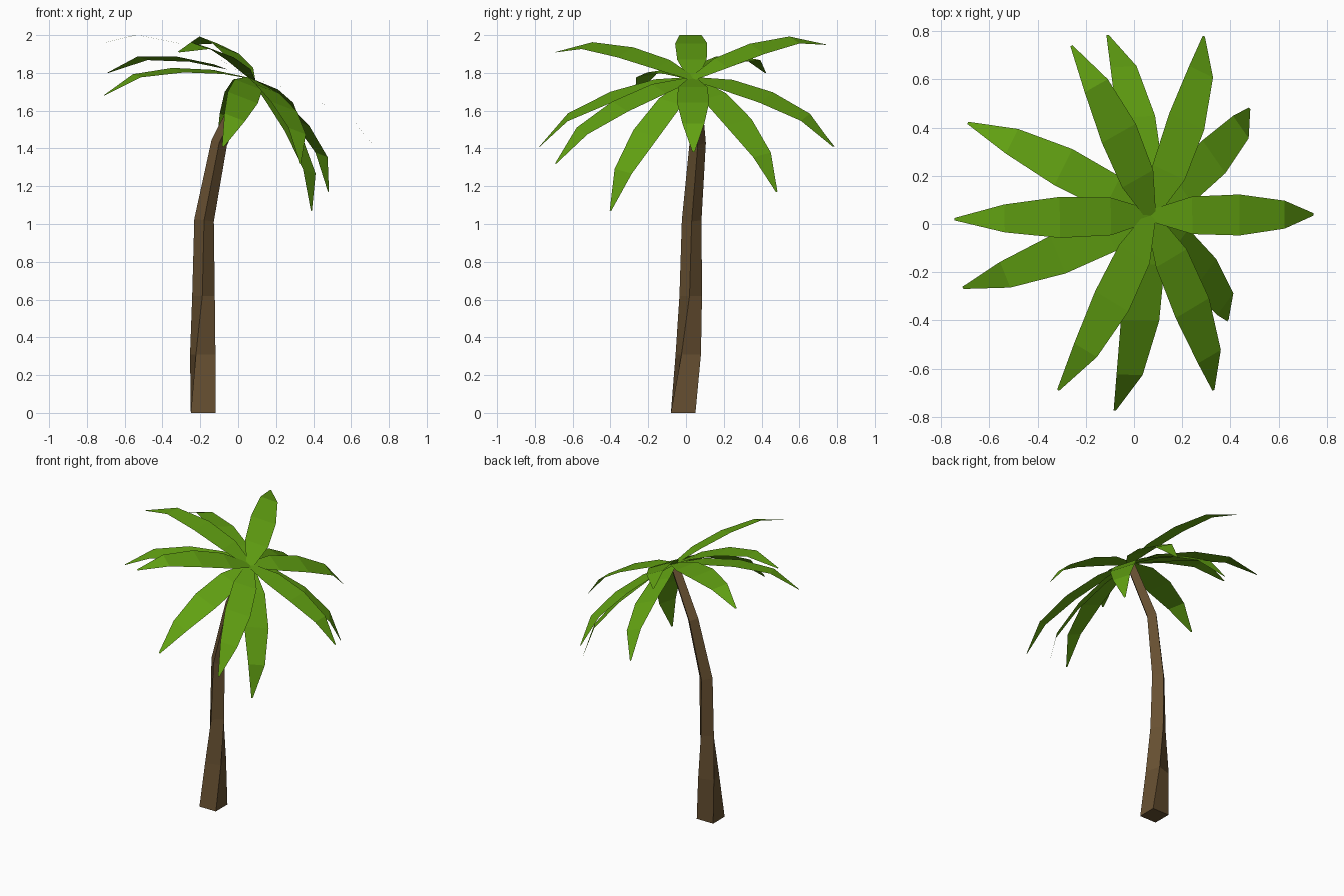
import bpy, bmesh, math
from mathutils import Vector, Matrix

if "Cube" in bpy.data.objects:
    bpy.data.objects.remove(bpy.data.objects["Cube"])


def material(name, rgb):
    m = bpy.data.materials.new(name)
    m.diffuse_color = (*rgb, 1)
    m.use_nodes = True
    m.node_tree.nodes["Principled BSDF"].inputs["Base Color"].default_value = m.diffuse_color
    return m


def make_object(name, bm, mat):
    me = bpy.data.meshes.new(name)
    bm.to_mesh(me)
    bm.free()
    me.materials.append(mat)
    ob = bpy.data.objects.new(name, me)
    bpy.context.collection.objects.link(ob)
    return ob


bark = material("bark_brown", (0.135, 0.080, 0.031))
leaf = material("leaf_green", (0.122, 0.36, 0.006))

# Trunk: four-sided, twisting an eighth turn and bending towards +x
# (x, y, z, corner radius, twist degrees, tilt degrees)
sections = [
    (-0.185, -0.015, 0.00, 0.092, 45, 0),
    (-0.187, 0.012, 0.31, 0.076, 62, 0),
    (-0.183, 0.025, 0.62, 0.060, 84, 0),
    (-0.180, 0.030, 1.02, 0.052, 90, 8),
    (-0.100, 0.062, 1.43, 0.043, 90, 20),
    (0.060, 0.040, 1.76, 0.036, 90, 26),
]
bm = bmesh.new()
rings = []
for x, y, z, r, twist, tilt in sections:
    rot = Matrix.Rotation(math.radians(tilt), 3, 'Y')
    ring = []
    for k in range(4):
        a = math.radians(twist + 90 * k)
        p = rot @ Vector((r * math.cos(a), r * math.sin(a), 0))
        ring.append(bm.verts.new(p + Vector((x, y, z))))
    rings.append(ring)
for lo, hi in zip(rings, rings[1:]):
    for k in range(4):
        n = (k + 1) % 4
        bm.faces.new((lo[k], lo[n], hi[n], hi[k]))
bm.faces.new(rings[0][::-1])
bm.faces.new(rings[-1])
make_object("trunk", bm, bark)

# Fronds: flat bowed blades around the tilted crown axis
crown = Vector((0.07, 0.035, 1.77))
axis = Vector((math.sin(math.radians(21)), 0, math.cos(math.radians(21))))
# (fraction along, fraction of bow, half width)
blade = [(0.0, 0.0, 0.025), (0.22, 0.62, 0.078), (0.49, 1.0, 0.085),
         (0.77, 0.95, 0.058), (1.0, 0.0, 0.005)]
# (tip x, tip y, tip z, bow height)
tips = [
    (-0.745, 0.02, 1.95, 0.100), (-0.69, 0.42, 1.80, 0.09),
    (-0.26, 0.74, 1.95, 0.075), (-0.11, 0.785, 1.41, 0.09),
    (0.29, 0.78, 1.41, 0.09), (0.48, 0.48, 1.17, 0.09),
    (0.745, 0.04, 1.38, 0.075), (0.39, -0.40, 1.07, 0.09),
    (0.33, -0.69, 1.32, 0.09), (-0.08, -0.775, 1.41, 0.09),
    (-0.315, -0.69, 1.91, 0.075), (-0.71, -0.265, 1.68, 0.09),
]
for i, (x, y, z, bow) in enumerate(tips):
    chord = Vector((x, y, z)) - crown
    d = chord.normalized()
    up = (axis - d * axis.dot(d)).normalized()
    side = up.cross(d)
    bm = bmesh.new()
    pairs = []
    for t, h, w in blade:
        c = crown + chord * t + up * (bow * h)
        pairs.append((bm.verts.new(c - side * w), bm.verts.new(c + side * w)))
    for (a, b), (e, f) in zip(pairs, pairs[1:]):
        bm.faces.new((a, e, f, b))
    make_object(f"frond_{i + 1}", bm, leaf)
